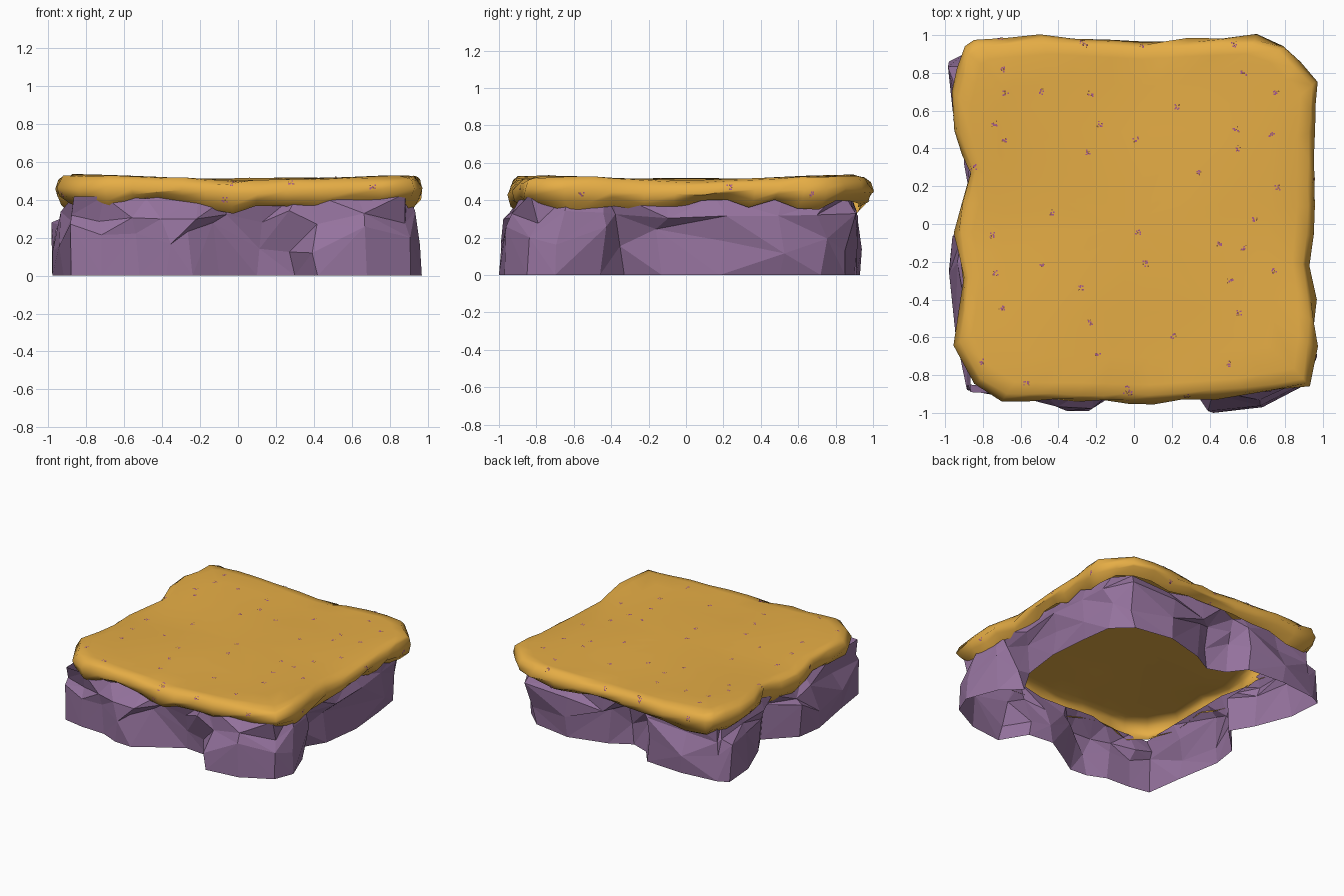
import bpy, bmesh, math, random
from mathutils import Vector
from mathutils.bvhtree import BVHTree

if "Cube" in bpy.data.objects:
    bpy.data.objects.remove(bpy.data.objects["Cube"])

random.seed(11)
J = random.uniform


def material(name, rgb):
    m = bpy.data.materials.new(name)
    m.diffuse_color = (*rgb, 1)
    m.use_nodes = True
    m.node_tree.nodes["Principled BSDF"].inputs["Base Color"].default_value = m.diffuse_color
    return m


SAND = material("golden sand", (0.79, 0.42, 0.06))
ROCK = material("purple rock", (0.30, 0.17, 0.34))
PINK = material("mauve fleck", (0.38, 0.10, 0.28))
BROWN = material("brown fleck", (0.25, 0.11, 0.04))


def make(name, bm, mat):
    me = bpy.data.meshes.new(name)
    bm.to_mesh(me)
    me.materials.append(mat)
    ob = bpy.data.objects.new(name, me)
    bpy.context.collection.objects.link(ob)
    return ob


def bridge(bm, a, b, tri=False):
    """Join two closed rings of vertices, optionally with random diagonals."""
    n = len(a)
    for i in range(n):
        j = (i + 1) % n
        q = (a[i], a[j], b[j], b[i])
        if not tri:
            bm.faces.new(q)
        elif random.random() < 0.5:
            bm.faces.new((q[0], q[1], q[2])), bm.faces.new((q[0], q[2], q[3]))
        else:
            bm.faces.new((q[0], q[1], q[3])), bm.faces.new((q[1], q[2], q[3]))


# --- Rock wall: faceted open skirt with recesses along each side
foot = [(-.88, -.88), (-.72, -.91), (-.52, -.92), (-.38, -.98), (-.24, -.99), (-.1, -.9),
        (.1, -.78), (.3, -.8), (.42, -1), (.68, -.97), (.91, -.85), (.97, -.7), (.88, -.46),
        (.74, -.33), (.86, -.13), (.9, .18), (.87, .5), (.84, .72), (.7, .85), (.4, .9),
        (.1, .82), (-.06, .73), (-.2, .78), (-.3, .91), (-.6, .93), (-.9, .9),
        (-.98, .86), (-.96, .6), (-.85, .32), (-.75, .15), (-.95, -.05), (-.98, -.25), (-.92, -.6)]


def on_square(x, y, r):
    k = r / max(abs(x), abs(y))
    return x * k, y * k


bm = bmesh.new()
rings = [[bm.verts.new((x, y, 0)) for x, y in foot]]
for z, dz, blend, r, jit in ((.2, .085, .15, .89, .035), (.31, .04, .5, .89, .05),
                             (.42, .03, 1, .875, .025)):
    ring = []
    for x, y in foot:
        sx, sy = on_square(x, y, r)
        px = x + (sx - x) * blend + J(-jit, jit)
        py = y + (sy - y) * blend + J(-jit, jit)
        ring.append(bm.verts.new((max(-.985, min(.96, px)), max(-.99, min(.95, py)), z + J(-dz, dz))))
    bridge(bm, rings[-1], ring, True)
    rings.append(ring)
bmesh.ops.recalc_face_normals(bm, faces=bm.faces)
make("rock_wall", bm, ROCK)
bm.free()

# --- Sand cap: smooth sheet that rolls over the rim to a wavy lower lip
edge = [(-.9, .94), (-.85, .97), (-.5, 1.0), (.05, .97), (.3, .985), (.65, 1.0), (.8, .95), (.98, .76),
        (.96, .5), (.96, .1), (.93, -.22), (.96, -.4), (.97, -.65), (.94, -.85), (.6, -.91),
        (.1, -.945), (-.3, -.935), (-.7, -.93), (-.84, -.84), (-.95, -.64), (-.9, -.3), (-.95, -.05),
        (-.87, .28), (-.91, .37), (-.95, .5), (-.96, .7)]
pts = []
for i, p in enumerate(edge):                       # subdivide the outline
    a, b = Vector(p), Vector(edge[(i + 1) % len(edge)])
    n = max(1, round((b - a).length / .16))
    pts += [a.lerp(b, k / n) for k in range(n)]


def top_z(x, y):
    return (.51 + .025 * abs(x * y) + .008 * math.sin(3 * x + 1) * math.cos(4 * y))


lip = [J(.315, .425) for _ in pts]
lip = [(lip[i - 1] + 4 * lip[i] + lip[(i + 1) % len(lip)]) / 6 for i in range(len(lip))]
bm = bmesh.new()
prev = [bm.verts.new((0, 0, .51))]
for s, drop in ((.25, 0), (.5, 0), (.75, 0), (.9, 0), (.96, .006), (.985, .03), (1, .07), (.985, .75), (.935, 1)):
    ring = []
    for p, lo in zip(pts, lip):
        x, y = p * s
        z = top_z(x, y)
        z = z + (lo - z) * drop if drop > .5 else z - drop
        if drop:
            x, y, z = x + J(-.012, .008), y + J(-.012, .008), z + J(-.012, .01)
        ring.append(bm.verts.new((x, y, z)))
    if len(prev) == 1:
        for i in range(len(ring)):
            bm.faces.new((prev[0], ring[i - 1], ring[i]))
    else:
        bridge(bm, prev, ring)
    prev = ring
bmesh.ops.recalc_face_normals(bm, faces=bm.faces)
if sum(f.normal.z * f.calc_area() for f in bm.faces) < 0:
    bmesh.ops.reverse_faces(bm, faces=bm.faces)
for f in bm.faces:
    f.smooth = True
tree = BVHTree.FromBMesh(bm)
make("sand_cap", bm, SAND)
bm.free()

# --- Flecks: tiny clusters of flat chips lying on the sand top and rim
spots = [(-.69, .82), (.58, .8), (-.68, .69), (-.49, .7), (-.23, .69), (.23, .62), (.54, .5), (.55, .4),
         (.73, .47), (-.74, .53), (-.69, .44), (-.24, .38), (.34, .27), (-.85, .3), (-.43, .06),
         (-.75, -.06), (.02, -.04), (.45, -.1), (.64, .02), (.58, -.13), (.06, -.21), (-.49, -.22),
         (-.73, -.26), (.51, -.3), (.74, -.25), (-.28, -.34), (-.7, -.45), (.56, -.47), (-.23, -.52),
         (.21, -.59), (-.19, -.69), (-.8, -.73), (-.57, -.84), (.5, -.74), (.75, .69), (-.26, .95),
         (.53, .95), (-.02, -.89), (.76, .19), (-.18, .53), (.01, .45)]
DOWN, BACK, LEFT = Vector((0, 0, -1)), Vector((0, 1, 0)), Vector((-1, 0, 0))
rays = [(Vector((x, y, 2)), DOWN) for x, y in spots]
for x, z in ((-.04, .49), (.28, .49), (-.07, .4), (.71, .47), (-.48, .4)):
    rays.append((Vector((x, -2, z)), BACK))
    rays.append((Vector((-x, 2, z)), -BACK))
for y, z in ((.23, .47), (.67, .43), (-.56, .43)):
    rays.append((Vector((2, y, z)), LEFT))
    rays.append((Vector((-2, -y, z)), -LEFT))


def flecks(name, mat, chips, size, spread):
    bm = bmesh.new()
    for start, aim in rays:
        for _ in range(chips):
            off = Vector([J(-spread, spread) for _ in range(3)])
            hit, nor, _, _ = tree.ray_cast(start + off, aim)
            if not hit:
                continue
            if nor.dot(aim) > 0:
                nor = -nor
            u = nor.orthogonal().normalized() * size
            v = nor.cross(u)
            c = hit + nor * J(.002, .004)
            bm.faces.new([bm.verts.new(c + d) for d in (u, v, -u, -v)])
    make(name, bm, mat)
    bm.free()


flecks("mauve_flecks", PINK, 6, .0055, .014)
flecks("brown_flecks", BROWN, 3, .0045, .016)
